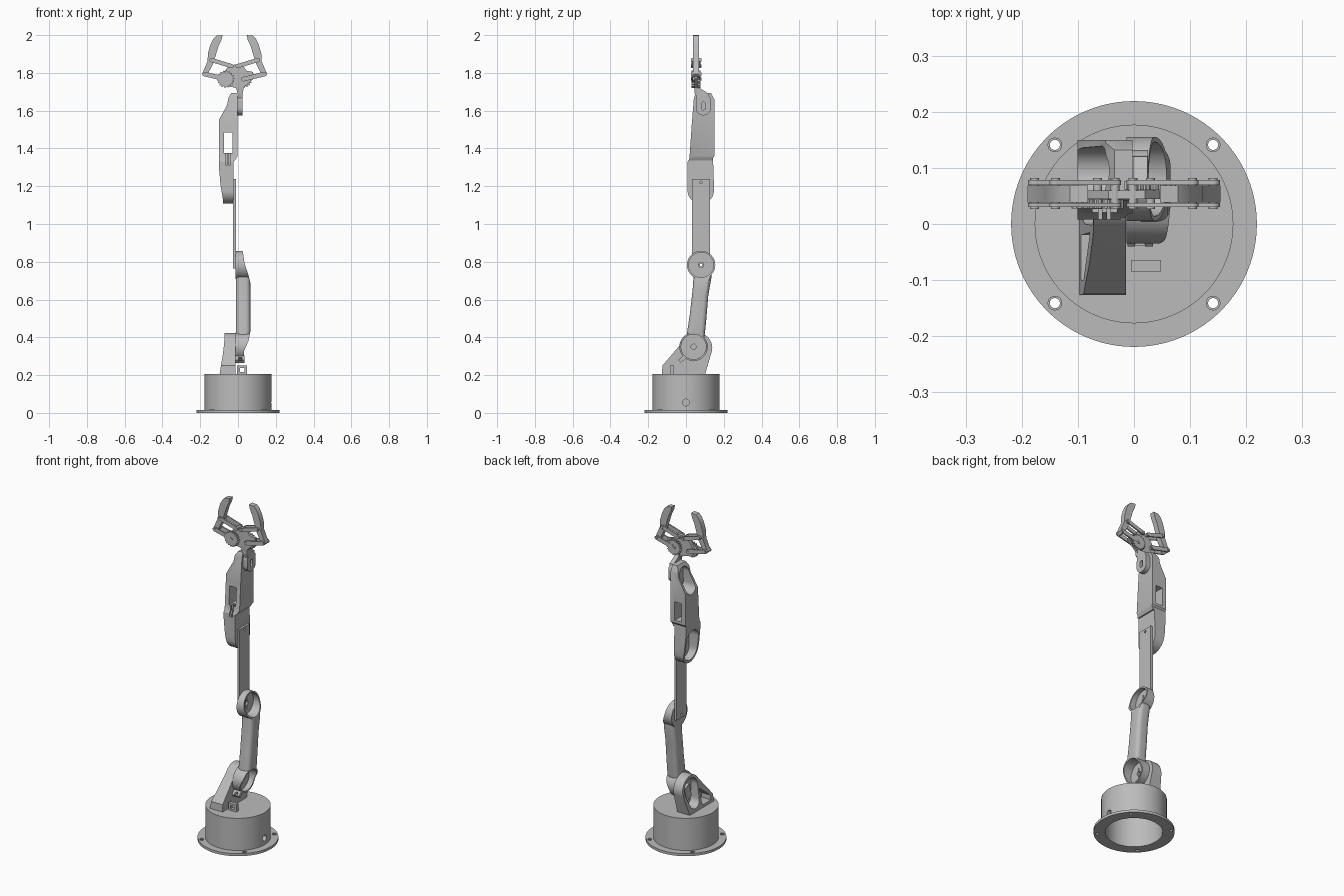
import bpy, bmesh
from math import sin, cos, pi, radians
from mathutils import Vector
from mathutils.geometry import convex_hull_2d

if "Cube" in bpy.data.objects:
    bpy.data.objects.remove(bpy.data.objects["Cube"], do_unlink=True)

GREY = (0.5, 0.5, 0.5, 1)
grey = bpy.data.materials.new("plain_grey")
grey.use_nodes = True
grey.diffuse_color = GREY
grey.node_tree.nodes["Principled BSDF"].inputs["Base Color"].default_value = GREY
parts = []


def circle(u, v, r, n=48):
    return [(u + r * cos(2 * pi * i / n), v + r * sin(2 * pi * i / n)) for i in range(n)]


def hull(pts):
    return [pts[i] for i in convex_hull_2d([Vector(p) for p in pts])]


def capsule(a, b, r, r2=None):
    return hull(circle(*a, r) + circle(*b, r2 or r))


def rect(u0, u1, v0, v1):
    return [(u0, v0), (u1, v0), (u1, v1), (u0, v1)]


def prism(name, axis, pts, lo, hi):
    """Extrude a flat outline along an axis: x takes (y, z), y takes (x, z), z takes (x, y)."""
    place = {"x": lambda u, v, w: (w, u, v),
             "y": lambda u, v, w: (u, w, v),
             "z": lambda u, v, w: (u, v, w)}[axis]
    bm = bmesh.new()
    rings = [[bm.verts.new(place(u, v, w)) for u, v in pts] for w in (lo, hi)]
    for ring in rings:
        bm.faces.new(ring)
    for i in range(len(pts)):
        j = (i + 1) % len(pts)
        bm.faces.new((rings[0][i], rings[0][j], rings[1][j], rings[1][i]))
    bmesh.ops.recalc_face_normals(bm, faces=bm.faces)
    mesh = bpy.data.meshes.new(name)
    bm.to_mesh(mesh)
    bm.free()
    mesh.materials.append(grey)
    obj = bpy.data.objects.new(name, mesh)
    bpy.context.collection.objects.link(obj)
    parts.append(obj)
    return obj


def bake(obj):
    graph = bpy.context.evaluated_depsgraph_get()
    mesh = bpy.data.meshes.new_from_object(obj.evaluated_get(graph))
    obj.modifiers.clear()
    obj.data = mesh


def combine(obj, operation, axis, pts, lo, hi):
    """Boolean the object with a prism, then discard the prism."""
    tool = prism("cutter", axis, pts, lo, hi)
    join(obj, tool, operation)


def join(obj, tool, operation="UNION"):
    mod = obj.modifiers.new("boolean", "BOOLEAN")
    mod.operation, mod.object, mod.solver = operation, tool, "EXACT"
    bake(obj)
    parts.remove(tool)
    bpy.data.objects.remove(tool, do_unlink=True)


# Hollow base drum with a drilled flange
base = prism("base_drum", "z", circle(0, 0, 0.177, 96), 0.005, 0.207)
combine(base, "UNION", "z", circle(0, 0, 0.219, 96), 0, 0.015)
combine(base, "DIFFERENCE", "z", circle(0, 0, 0.155, 96), -0.1, 0.19)
for sx in (-1, 1):
    for sy in (-1, 1):
        combine(base, "DIFFERENCE", "z", circle(sx * 0.141, sy * 0.141, 0.009, 24), -0.1, 0.1)
        rim = prism("flange_bolt_rim", "z", circle(sx * 0.141, sy * 0.141, 0.013, 24), 0.01, 0.018)
        combine(rim, "DIFFERENCE", "z", circle(sx * 0.141, sy * 0.141, 0.009, 24), -0.1, 0.1)
combine(base, "DIFFERENCE", "x", circle(0, 0.055, 0.018, 24), 0.1, 0.3)

# Shoulder bracket with an open back
shoulder = prism("shoulder_bracket", "x", hull(circle(0.06, 0.345, 0.079) + [
    (-0.127, 0.2), (-0.125, 0.25), (0.1, 0.2)]), -0.1, -0.014)
combine(shoulder, "INTERSECT", "y", [
    (-0.01, 0.2), (-0.098, 0.2), (-0.09, 0.25), (-0.08, 0.31), (-0.073, 0.37),
    (-0.07, 0.5), (-0.01, 0.5)], -0.3, 0.3)
combine(shoulder, "DIFFERENCE", "x", capsule((0.06, 0.345), (0.045, 0.27), 0.062, 0.045), -0.2, -0.032)
combine(shoulder, "DIFFERENCE", "x", [(-0.1, 0.222), (-0.02, 0.222), (-0.015, 0.32), (-0.1, 0.25)],
        -0.2, -0.032)
prism("shoulder_motor", "x", [(0.03, 0.29), (0.075, 0.27), (0.1, 0.35), (0.055, 0.37)], -0.06, -0.03)

# Cable clips on the base and at the foot of the upper arm
clip = prism("base_clip", "y", rect(-0.005, 0.048, 0.2, 0.25), -0.085, -0.064)
combine(clip, "DIFFERENCE", "y", rect(0.01, 0.034, 0.217, 0.237), -0.2, 0)
arm_clip = prism("arm_clip", "x", [(-0.04, 0.28), (-0.026, 0.265), (0.0, 0.29), (-0.014, 0.305)], -0.012, 0.034)
combine(arm_clip, "DIFFERENCE", "y", rect(0.002, 0.02, 0.278, 0.294), -0.2, 0.2)

# Upper arm: rounded shaft between two recessed joint cups
LOW, HIGH = (0.04, 0.35), (0.08, 0.783)
upper = prism("upper_arm", "x", [
    (0.0, 0.34), (0.09, 0.34), (0.1, 0.42), (0.108, 0.5), (0.118, 0.62), (0.135, 0.72), (0.13, 0.79),
    (0.03, 0.79), (0.04, 0.72), (0.035, 0.65), (0.02, 0.52), (0.005, 0.42)], -0.011, 0.065)
bev = upper.modifiers.new("round", "BEVEL")
bev.width, bev.segments, bev.limit_method, bev.angle_limit = 0.024, 5, "ANGLE", radians(50)
bake(upper)
for c in (LOW, HIGH):
    combine(upper, "UNION", "x", circle(*c, 0.075, 64), -0.013, 0.07)
combine(upper, "INTERSECT", "y", [
    (-0.02, 0.2), (0.03, 0.2), (0.033, 0.33), (0.055, 0.38), (0.065, 0.43), (0.065, 0.69),
    (0.055, 0.73), (0.035, 0.79), (0.023, 0.87), (-0.02, 0.87)], -0.3, 0.4)
for y, z in (LOW, HIGH):
    combine(upper, "DIFFERENCE", "x", circle(y, z, 0.066, 64), 0.0, 0.2)
    combine(upper, "DIFFERENCE", "x", circle(y, z, 0.014, 24), -0.1, 0.2)
    combine(upper, "DIFFERENCE", "x", rect(y - 0.003, y + 0.003, z - 0.035, z + 0.035), -0.006, 0.2)

# Flat link plate
link = prism("link_plate", "x", rect(0.032, 0.127, 0.765, 1.237), -0.027, -0.0115)
for z in (0.783, 1.22):
    combine(link, "DIFFERENCE", "x", circle(0.08, z, 0.007, 20), -0.1, 0.1)

# Forearm housing: side outline trimmed by the front outline, with pockets and a window
arc = [p for p in circle(0.078, 1.178, 0.07) if p[1] < 1.178]
forearm = prism("forearm_housing", "x", arc + [
    (0.148, 1.2), (0.143, 1.35), (0.15, 1.36), (0.15, 1.66), (0.122, 1.712), (0.062, 1.712),
    (0.042, 1.67), (0.03, 1.52), (0.018, 1.345), (0.008, 1.33), (0.008, 1.2)], -0.11, 0.01)
combine(forearm, "INTERSECT", "y", [
    (-0.024, 1.05), (-0.077, 1.05), (-0.08, 1.13), (-0.093, 1.21), (-0.101, 1.3), (-0.101, 1.55),
    (-0.058, 1.63), (-0.05, 1.67), (-0.035, 1.694), (-0.003, 1.694), (-0.003, 1.36),
    (-0.016, 1.335), (-0.024, 1.335)], -0.3, 0.4)
combine(forearm, "DIFFERENCE", "x", capsule((0.078, 1.18), (0.078, 1.25), 0.057), -0.3, -0.036)
combine(forearm, "DIFFERENCE", "x", capsule((0.095, 1.635), (0.092, 1.57), 0.044), -0.3, -0.016)
combine(forearm, "DIFFERENCE", "y", rect(-0.074, -0.03, 1.375, 1.485), -0.3, 0.4)
for x in (-0.06, -0.045):
    combine(forearm, "DIFFERENCE", "y", rect(x - 0.003, x + 0.003, 1.31, 1.38), -0.1, 0.05)

# Wrist lug and neck that carry the gripper
lug = prism("wrist_lug", "x", capsule((0.092, 1.615), (0.092, 1.65), 0.04), -0.003, 0.025)
combine(lug, "UNION", "x", [(0.045, 1.75), (0.06, 1.75), (0.075, 1.718), (0.12, 1.69), (0.125, 1.65),
                            (0.06, 1.65), (0.045, 1.71)], -0.002, 0.024)
combine(lug, "DIFFERENCE", "x", capsule((0.092, 1.615), (0.092, 1.635), 0.011), 0.006, 0.1)

# Gripper frame plate
MID = -0.018
plate = prism("gripper_plate", "y", [
    (-0.045, 1.842), (0.02, 1.845), (0.045, 1.812), (0.08, 1.805), (0.083, 1.77), (0.03, 1.722),
    (0.025, 1.69), (-0.003, 1.69), (-0.01, 1.72), (-0.075, 1.735), (-0.1, 1.76), (-0.07, 1.81)],
    0.045, 0.06)
combine(plate, "DIFFERENCE", "y", circle(MID + 0.047, 1.767, 0.007, 16), 0, 0.1)

# Gripper halves: finger, paired links, pins and gear
finger_shape = [(-0.064, 2.0), (-0.096, 1.997), (-0.113, 1.98), (-0.127, 1.952), (-0.141, 1.905),
                (-0.143, 1.862), (-0.172, 1.794), (-0.159, 1.779), (-0.145, 1.788),
                (-0.112, 1.852), (-0.101, 1.889), (-0.085, 1.942), (-0.07, 1.973)]
KNUCKLE, ELBOW, HUB, PIVOT = (-0.122, 1.868), (-0.159, 1.794), (-0.047, 1.767), (-0.016, 1.836)
for side, s in (("right", 1), ("left", -1)):
    def flip(pts):
        return [(MID + s * u, v) for u, v in pts]
    prism(side + "_finger", "y", flip(finger_shape), 0.038, 0.069)
    for layer, lo, hi in (("front", 0.03, 0.0375), ("back", 0.0695, 0.078)):
        prism(f"{side}_{layer}_upper_link", "y", flip(capsule(KNUCKLE, PIVOT, 0.011)), lo, hi)
        prism(f"{side}_{layer}_lower_link", "y", flip(capsule(ELBOW, HUB, 0.012)), lo, hi)
    for spot in (KNUCKLE, ELBOW, HUB, PIVOT):
        prism(side + "_pin", "y", flip(circle(*spot, 0.008, 20)), 0.027, 0.082)
    teeth = [(HUB[0] + r * cos(2 * pi * (i + 0.5) / 72), HUB[1] + r * sin(2 * pi * (i + 0.5) / 72))
             for i in range(72) for r in (0.046 if i % 4 < 2 else 0.039,)]
    lo, hi = (0.028, 0.044) if s == 1 else (0.061, 0.077)
    gear = prism(side + "_gear", "y", flip(teeth), lo, hi)

# Smooth the curved walls and keep the machined edges crisp
bpy.ops.object.select_all(action="DESELECT")
for obj in parts:
    obj.select_set(True)
bpy.context.view_layer.objects.active = base
bpy.ops.object.shade_smooth_by_angle(angle=radians(30))
